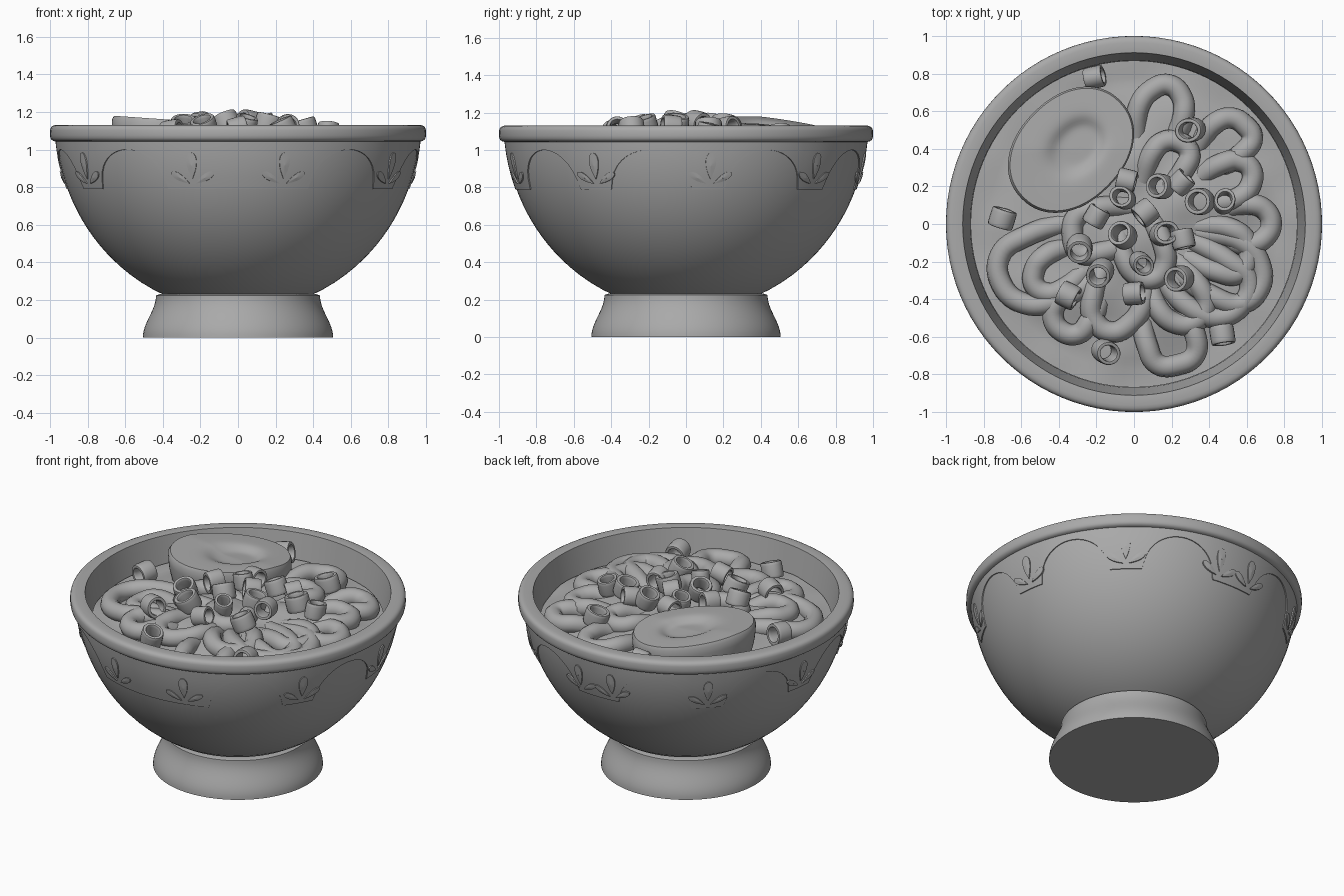
import bpy, bmesh, math, random
from mathutils import Vector, noise

random.seed(4)
cube = bpy.data.objects.get("Cube")
if cube:
    bpy.data.objects.remove(cube, do_unlink=True)

GREY = (0.4, 0.4, 0.4, 1)
clay = bpy.data.materials.new("plain grey")
clay.use_nodes = True
clay.diffuse_color = GREY
clay.node_tree.nodes["Principled BSDF"].inputs["Base Color"].default_value = GREY


def finish(name, bm, angle=40):
    """Turn a bmesh into a smooth shaded object."""
    bmesh.ops.recalc_face_normals(bm, faces=bm.faces)
    mesh = bpy.data.meshes.new(name)
    bm.to_mesh(mesh)
    bm.free()
    mesh.materials.append(clay)
    obj = bpy.data.objects.new(name, mesh)
    bpy.context.collection.objects.link(obj)
    bpy.ops.object.select_all(action="DESELECT")
    bpy.context.view_layer.objects.active = obj
    obj.select_set(True)
    bpy.ops.object.shade_smooth_by_angle(angle=math.radians(angle))
    return obj


def loft(bm, rings, caps=False):
    """Bridge closed rings of points with quads."""
    rows = [[bm.verts.new(point) for point in ring] for ring in rings]
    for low, high in zip(rows, rows[1:]):
        for i in range(len(low)):
            bm.faces.new((low[i - 1], low[i], high[i], high[i - 1]))
    if caps:
        bm.faces.new(rows[0])
        bm.faces.new(rows[-1])


def turn(count):
    """Evenly spaced angles around a full turn."""
    return [math.tau * i / count for i in range(count)]


def circle(radius, z, count=96):
    return [(radius * math.cos(a), radius * math.sin(a), z) for a in turn(count)]


def soft(value, power):
    """Signed power, used to square off ellipses."""
    return math.copysign(abs(value) ** power, value)


def lathe(name, profile, caps=False):
    bm = bmesh.new()
    loft(bm, [circle(radius, z) for radius, z in profile], caps)
    return finish(name, bm)


def wall(z):
    """Outer radius of the bowl at a height."""
    return 0.97 * math.sqrt(1 - ((1.15 - z) / 1.01) ** 2)


# Bowl shell with its rounded lip and inner wall
heights = [0.21 + 0.0415 * i for i in range(21)]
bowl = [(wall(z), z) for z in heights]
for i in range(17):
    a = math.pi * (i / 16 * 1.5 - 0.5)
    bowl.append((0.943 + 0.057 * soft(math.cos(a), 0.6), 1.087 + 0.045 * soft(math.sin(a), 0.6)))
bowl = bowl[:-4] + [(0.87, 0.9)]
lathe("bowl", bowl)

# Flared foot
foot = []
for i in range(13):
    t = i / 12
    foot.append((0.436 + 0.035 * (1 + math.cos(math.pi * t)), 0.225 * t))
lathe("foot", foot + [(0.415, 0.232), (0.36, 0.225)], caps=True)

# Raised band with an arched lower edge; angles are measured from the front
ARCHES = [38, 78, 117, 157]
SPRIGS = [15, 59, 98, 137, 173]


def band_edge(degrees):
    d = min(abs(abs(degrees) - arch) for arch in ARCHES) / 13.5
    return 0.79 + 0.21 * math.sqrt(max(0, 1 - d * d))


def on_wall(degrees, z, lift):
    a, radius = math.radians(degrees), wall(z) + lift
    return (radius * math.sin(a), -radius * math.cos(a), z)


def band_row(t, lift):
    row = []
    for degrees in range(-180, 180):
        low = band_edge(degrees)
        row.append(on_wall(degrees, low + (1.043 - low) * t, lift))
    return row


bm = bmesh.new()
loft(bm, [band_row(0, -0.004)] + [band_row(i / 4, 0.006) for i in range(5)])
finish("arched_band", bm, 30)


# Sprigs of three petals on the band
def petal(bm, degrees, side):
    lean = math.radians(58 * side)
    length, width = (0.11, 0.024) if side else (0.14, 0.035)
    rings = []
    for scale, lift in ((1, 0.002), (1, 0.013), (0.02, 0.016)):
        ring = []
        for a in turn(16):
            along = length / 2 * (1 - scale * math.cos(a))
            across = scale * width * math.sin(a) * math.sin(a / 2)
            x = along * math.sin(lean) + across * math.cos(lean) + 0.018 * side
            z = along * math.cos(lean) - across * math.sin(lean) - 0.025 * abs(side)
            ring.append(on_wall(degrees + math.degrees(x / 0.91), 0.845 + z, lift))
        rings.append(ring)
    loft(bm, rings)


bm = bmesh.new()
for sprig in SPRIGS:
    for degrees in (sprig, -sprig):
        for side in (-1, 0, 1):
            petal(bm, degrees, side)
finish("leaf_sprigs", bm, 30)


# Broth with gentle waves, mounded to the middle
def broth_height(x, y):
    r = math.hypot(x, y)
    wave = 0.04 * noise.noise(Vector((x * 4, y * 4, 2))) * max(0, 1 - r / 0.9) ** 0.3
    return 0.965 + 0.09 * max(0, 1 - (r / 0.75) ** 2) + wave


bm = bmesh.new()
plan = [circle(0.001 + 0.031 * i, 0) for i in range(29)]
loft(bm, [[(x, y, broth_height(x, y)) for x, y, z in ring] for ring in plan])
finish("broth", bm, 60)


# Noodles: hooks whose bend faces outward and whose ends dive into the broth
def noodle(heading, distance, radius):
    curve = bpy.data.curves.new("noodle", "CURVE")
    curve.dimensions = "3D"
    curve.bevel_depth = 0.057
    curve.bevel_resolution = 3
    curve.resolution_u = 6
    curve.use_fill_caps = True
    curve.materials.append(clay)
    spline = curve.splines.new("BEZIER")
    spline.bezier_points.add(6)
    out = Vector((math.cos(heading), math.sin(heading)))
    side = Vector((-out.y, out.x))
    for i, knot in enumerate(spline.bezier_points):
        a = math.pi * (i - 3) / 4
        swing = random.uniform(0.9, 1.1) * radius
        spot = out * (distance + swing * math.cos(a) * 1.2) + side * swing * soft(math.sin(a), 0.8)
        if i in (0, 6):
            spot -= out * radius * 0.7
        dive = 0.07 if i in (0, 6) else 0
        knot.co = (spot.x, spot.y, 1.085 - 0.11 * spot.length - dive)
        knot.handle_left_type = knot.handle_right_type = "AUTO"
    bpy.context.collection.objects.link(bpy.data.objects.new("noodle", curve))


HOOKS = [(205, .55, .2), (212, .5, .1), (236, .56, .1), (258, .42, .13), (287, .64, .13),
         (302, .46, .12), (322, .52, .17), (333, .56, .16), (343, .5, .12), (0, .62, .1),
         (76, .62, .12), (42, .68, .1), (25, .56, .1), (62, .38, .1), (190, .2, .12), (290, .16, .12)]
for heading, distance, radius in HOOKS:
    noodle(math.radians(heading), distance, radius)

# Half egg: oval lying diagonally, tilted cut face, dished yolk
middle, yolk = Vector((-.335, .395)), Vector((-.28, .42))
long_way, short_way = Vector((1, 1)).normalized(), Vector((-1, 1)).normalized()


def egg_ring(scale, drop):
    ring = []
    for a in turn(64):
        rim = middle + long_way * 0.37 * soft(math.cos(a), 0.93) + short_way * 0.28 * soft(math.sin(a), 0.93)
        spot = yolk.lerp(rim, scale)
        tilt = 0.07 * (spot.x + 0.66) + 0.1 * max(0, spot.y - 0.4)
        ring.append((spot.x, spot.y, 1.18 - tilt - drop))
    return ring


bm = bmesh.new()
side_rings = [egg_ring(1 - 0.15 * (i / 6) ** 2, 0.02 + 0.045 * i) for i in range(6, -1, -1)]
face_scales = [0.97 - 0.05 * i for i in range(20)]
face_rings = [egg_ring(s, 0.038 / (1 + (s / 0.42) ** 8)) for s in face_scales]
loft(bm, side_rings + face_rings, caps=True)
finish("half_egg", bm, 50)


# Chopped scallion tubes, some standing and some lying
def scallion(x, y, tilt):
    radius = random.uniform(0.062, 0.076)
    bm = bmesh.new()
    section = [circle(radius * (0.81 + 0.19 * soft(math.cos(a), 0.5)), 0.05 * soft(math.sin(a), 0.5), 20)
               for a in turn(16)]
    loft(bm, section + section[:1])
    bmesh.ops.remove_doubles(bm, verts=bm.verts, dist=0.0005)
    tube = finish("scallion_tube", bm)
    tube.location = (x, y, 1.145 - 0.15 * math.hypot(x, y) ** 1.5)
    tube.scale.y = random.uniform(0.85, 1)
    tube.rotation_euler = (0, math.radians(tilt), random.uniform(0, math.tau))


STANDING = [(.3, .5), (.14, .2), (-.06, .14), (.35, .12), (.48, .12), (.16, -.05), (-.06, -.06),
            (-.29, -.13), (.04, -.21), (-.18, -.26), (.24, -.29), (-.15, -.68)]
LYING = [(-.04, .23), (.25, .22), (-.2, .04), (-.35, -.38), (0, -.37), (.26, -.08), (-.7, .03),
         (.47, -.59), (-.21, .78), (.06, .06)]
for x, y in STANDING:
    scallion(x, y, random.uniform(12, 28))
for x, y in LYING:
    scallion(x, y, random.uniform(72, 86))
